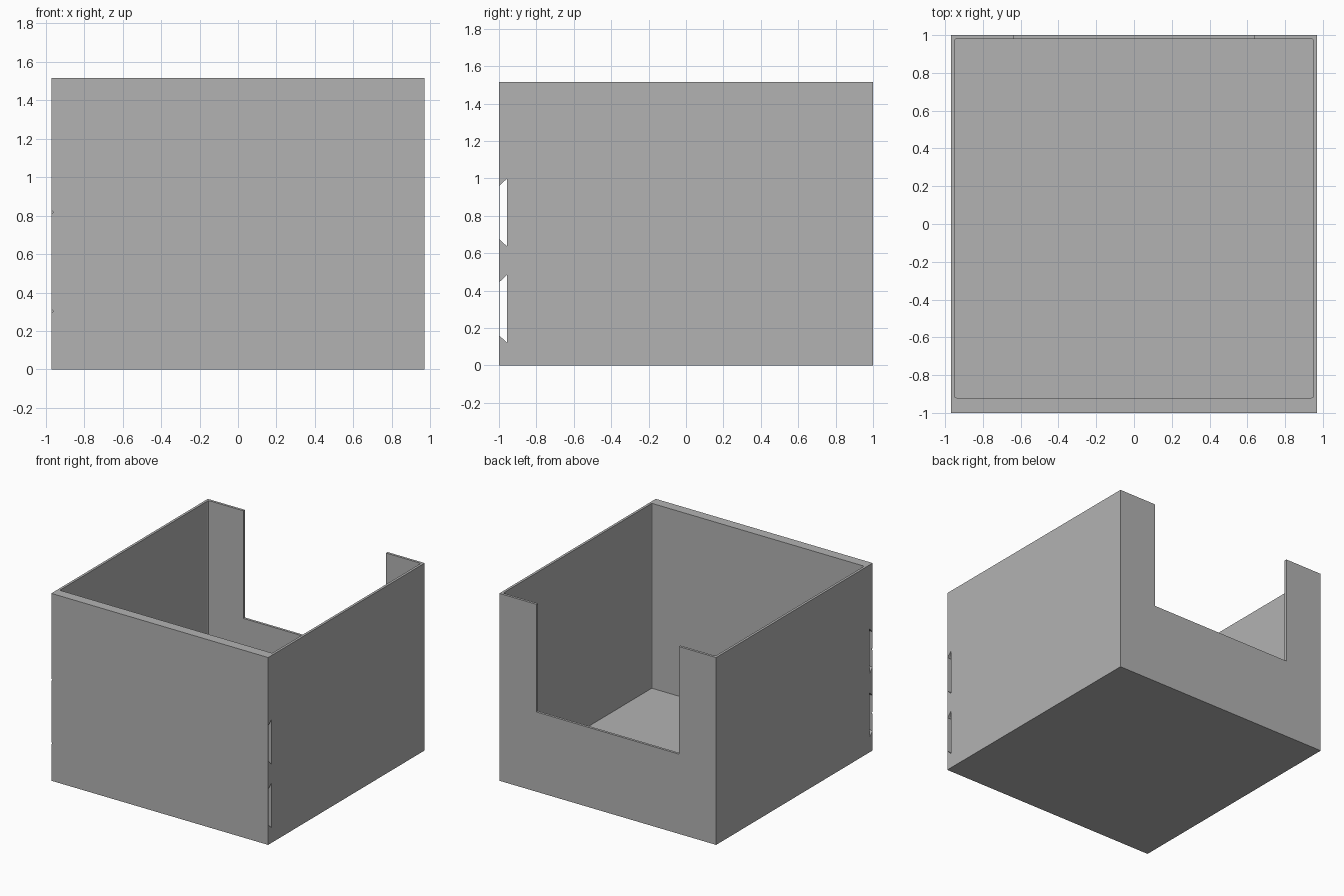
import bpy
import bmesh

if "Cube" in bpy.data.objects:
    bpy.data.objects.remove(bpy.data.objects["Cube"])

W, D, H = 0.97, 1.0, 1.515        # half width, half depth, height

grey = bpy.data.materials.new("plain_grey")
grey.use_nodes = True
colour = (0.45, 0.45, 0.45, 1)
grey.diffuse_color = colour
grey.node_tree.nodes["Principled BSDF"].inputs["Base Color"].default_value = colour


def prism(name, profile, vector):
    """Solid made by extruding a closed polygon along a vector."""
    bm = bmesh.new()
    face = bm.faces.new([bm.verts.new(p) for p in profile])
    ext = bmesh.ops.extrude_face_region(bm, geom=[face])
    moved = [v for v in ext["geom"] if isinstance(v, bmesh.types.BMVert)]
    bmesh.ops.translate(bm, vec=vector, verts=moved)
    bmesh.ops.recalc_face_normals(bm, faces=bm.faces)
    mesh = bpy.data.meshes.new(name)
    bm.to_mesh(mesh)
    bm.free()
    mesh.materials.append(grey)
    obj = bpy.data.objects.new(name, mesh)
    bpy.context.collection.objects.link(obj)
    return obj


def block(name, x0, x1, y0, y1, z0, z1):
    base = [(x0, y0, z0), (x1, y0, z0), (x1, y1, z0), (x0, y1, z0)]
    return prism(name, base, (0, 0, z1 - z0))


tray = block("open_box", -W, W, -D, D, 0, H)

# Cavity, with slightly softened upright corners
cavity = block("cavity_cutter", -0.95, 0.95, -0.92, 0.98, 0.02, H + 0.2)
bm = bmesh.new()
bm.from_mesh(cavity.data)
upright = [e for e in bm.edges if abs(e.verts[0].co.z - e.verts[1].co.z) > 0.5]
bmesh.ops.bevel(bm, geom=upright, offset=0.01, segments=2, profile=0.5, affect="EDGES")
bm.to_mesh(cavity.data)
bm.free()

# Wide opening in the back wall
cutters = [cavity, block("back_opening_cutter", -0.637, 0.637, 0.9, 1.1, 0.645, H + 0.1)]

# Dovetail channels running behind the thin front skin
skin = -D + 0.002
for i, mid in enumerate((0.303, 0.818)):
    dovetail = [(-1.1, skin, mid - 0.143), (-1.1, -0.957, mid - 0.181),
                (-1.1, -0.957, mid + 0.181), (-1.1, skin, mid + 0.143)]
    cutters.append(prism(f"channel_cutter_{i}", dovetail, (2.2, 0, 0)))
    # Tiny nick in the skin at the channel mouth
    nick = [(-W - 0.01, -1.05, mid - 0.02), (-W + 0.01, -1.05, mid),
            (-W - 0.01, -1.05, mid + 0.02)]
    cutters.append(prism(f"nick_cutter_{i}", nick, (0, 0.07, 0)))

for cutter in cutters:
    cutter.hide_render = True
    cutter.hide_viewport = False
    cutter.display_type = "WIRE"
    mod = tray.modifiers.new(cutter.name, "BOOLEAN")
    mod.operation = "DIFFERENCE"
    mod.solver = "EXACT"
    mod.object = cutter

# Apply the cuts and discard the cutters
bpy.context.view_layer.objects.active = tray
for mod in list(tray.modifiers):
    bpy.ops.object.modifier_apply(modifier=mod.name)
for cutter in cutters:
    bpy.data.objects.remove(cutter)
